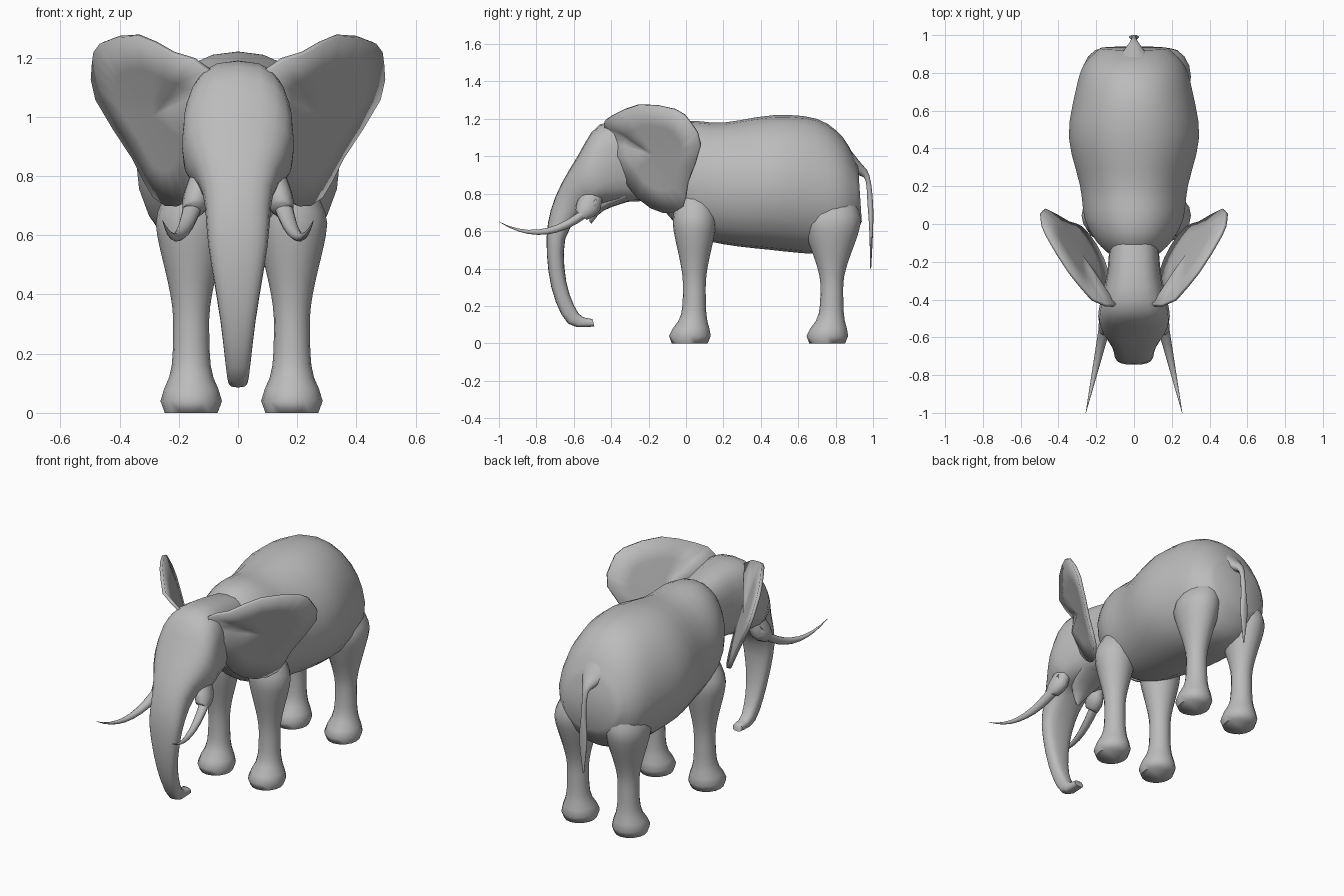
import bpy, bmesh, math
from mathutils import Vector

default_cube = bpy.data.objects.get("Cube")
if default_cube:
    bpy.data.objects.remove(default_cube)

skin = bpy.data.materials.new("grey skin")
skin.use_nodes = True
grey = (.5, .5, .5, 1)
skin.diffuse_color = grey
skin.node_tree.nodes["Principled BSDF"].inputs["Base Color"].default_value = grey


def finish(bm, name):
    """Turn a bmesh into a smooth shaded grey object."""
    bmesh.ops.recalc_face_normals(bm, faces=bm.faces)
    mesh = bpy.data.meshes.new(name)
    bm.to_mesh(mesh)
    bm.free()
    mesh.materials.append(skin)
    obj = bpy.data.objects.new(name, mesh)
    bpy.context.collection.objects.link(obj)
    bpy.ops.object.select_all(action='DESELECT')
    obj.select_set(True)
    bpy.context.view_layer.objects.active = obj
    bpy.ops.object.shade_smooth_by_angle(angle=math.radians(70))
    return obj


def ease(value, start, end):
    t = min(max((value - start) / (end - start), 0), 1)
    return t * t * (3 - 2 * t)


def flow(rows, steps=3, closed=False):
    """Insert smoothly interpolated rows between the given ones."""
    count = len(rows)

    def pick(index):
        return rows[index % count] if closed else rows[min(max(index, 0), count - 1)]

    result = []
    for i in range(count if closed else count - 1):
        for step in range(steps):
            t = step / steps
            result.append([
                b + t * (c - a + t * (2 * a - 5 * b + 4 * c - d + t * (3 * (b - c) + d - a))) / 2
                for a, b, c, d in zip(*(pick(i + k) for k in range(-1, 3)))])
    return result if closed else result + [rows[-1]]


def bridge(bm, ring, other):
    count = len(ring)
    for i in range(count):
        j = (i + 1) % count
        bm.faces.new((ring[i], ring[j], other[j], other[i]))


def loft(name, rows, sides=16, roundness=1, pinch=0):
    """Skin cross-sections given as edge y, z, opposite edge y, z, half width, centre x."""
    bm = bmesh.new()
    rings = []
    for near_y, near_z, far_y, far_z, width, centre_x in rows:
        near, far = Vector((centre_x, near_y, near_z)), Vector((centre_x, far_y, far_z))
        ring = []
        for i in range(sides):
            turn = math.tau * i / sides
            across, along = [math.copysign(abs(v) ** roundness, v)
                             for v in (math.cos(turn), math.sin(turn))]
            point = (near + far) / 2 + (near - far) / 2 * along
            point.x += width * across * (1 - pinch * max(0, along))
            ring.append(bm.verts.new(point))
        rings.append(ring)
    for ring, following in zip(rings, rings[1:]):
        bridge(bm, ring, following)
    bm.faces.new(rings[0])
    bm.faces.new(rings[-1])
    return finish(bm, name)


def central_loft(name, rows, **options):
    return loft(name, [(*row, 0) for row in flow(rows)], **options)


# Barrel from shoulder to rump
central_loft("body", [
    (-.17, 1.1, -.15, .78, .13), (-.08, 1.17, -.1, .69, .2), (.03, 1.19, .02, .58, .26),
    (.2, 1.18, .2, .53, .285), (.47, 1.22, .45, .5, .345), (.7, 1.2, .7, .48, .31),
    (.84, 1.1, .85, .52, .265), (.92, .95, .94, .65, .18)],
    sides=24, roundness=.92, pinch=.12)

# Neck, skull and trunk in one flowing form
central_loft("head_and_trunk", [
    (.1, 1.1, .05, .76, .12), (-.25, 1.18, -.24, .76, .14), (-.46, 1.17, -.38, .75, .18),
    (-.58, 1, -.46, .74, .185), (-.7, .78, -.54, .71, .12), (-.745, .57, -.645, .56, .1),
    (-.72, .3, -.64, .33, .06), (-.63, .105, -.575, .16, .038), (-.49, .09, -.5, .13, .03)],
    sides=20, roundness=.75)

# Pointed lower lip
central_loft("lower_lip", [
    (-.36, .82, -.3, .76, .11), (-.5, .75, -.44, .71, .07), (-.515, .65, -.505, .64, .01)])

# Tail with flattened tuft
central_loft("tail", [
    (.82, .94, .85, 1.07, .12), (.92, .9, .93, .97, .05), (.96, .87, .98, .9, .018),
    (.97, .75, 1, .75, .015), (.98, .6, 1, .6, .026), (.985, .4, .99, .4, .004)])


def leg(name, hip_y, centre_x, thigh):
    """Column that swells into the thigh, sinks into the body and flares into the foot."""
    shaft, top, levels = .06, .92, 23
    rows = []
    for i in range(levels + 1):
        z = top * i / levels
        foot = 1 / (1 + (z / .1) ** 4)
        haunch = ease(z, .3, .7)
        sink = ease(z, .62, .9)
        depth = (shaft + .053 * foot + (thigh - shaft) * haunch) * (1 - .4 * sink)
        width = (shaft + .045 * foot + .065 * haunch) * (1 - .4 * sink)
        if i == 0:
            depth, width = depth * .85, width * .85
        y = hip_y - .025 * foot
        rows.append((y - depth, z, y + depth, z, width, centre_x * (1 - .3 * sink)))
    loft(name, rows)


def tusk(name, side):
    """Tapering horn that dips and then lifts towards the tip."""
    rows, count = [], 10
    for i in range(count + 1):
        t = i / count
        y, z = -.48 - .52 * t, .75 - .5 * t + .4 * t * t
        radius = .035 * (1 - t) + .001
        rows.append((y, z + radius, y, z - radius, radius, side * (.14 + .115 * t)))
    loft(name, rows, sides=10)


def ear(name, side):
    """Swept-back fan, slightly dished, given thickness by a modifier."""
    outline = flow([
        (.1, 1.16), (.22, 1.215), (.34, 1.275), (.46, 1.25), (.487, 1.18), (.475, 1.06),
        (.35, .86), (.28, .73), (.2, .7), (.14, .78), (.12, 1)], steps=2, closed=True)
    rim = [Vector((x, max(1.5 * x - .6 * z, -.43), z)) for x, z in outline]
    hub = Vector((.28, -.16, 1))
    mirror = Vector((side, 1, 1))
    bm = bmesh.new()
    rings = [[bm.verts.new(point.lerp(hub, t) * mirror) for point in rim]
             for t in (0, .4, .7)]
    for ring, inner in zip(rings, rings[1:]):
        bridge(bm, ring, inner)
    bmesh.ops.contextual_create(bm, geom=rings[-1])
    bmesh.ops.poke(bm, faces=[face for face in bm.faces if len(face.verts) > 4])
    thickness = finish(bm, name).modifiers.new("thickness", 'SOLIDIFY')
    thickness.thickness = .018
    thickness.offset = 0


def eye(name, side):
    bm = bmesh.new()
    bmesh.ops.create_uvsphere(bm, u_segments=12, v_segments=8, radius=1)
    bmesh.ops.scale(bm, vec=(.018, .03, .022), verts=bm.verts)
    bmesh.ops.translate(bm, vec=(.168 * side, -.475, .915), verts=bm.verts)
    finish(bm, name)


# Paired parts
for side, word in ((1, "left"), (-1, "right")):
    leg(word + "_front_leg", .045, side * .17 + .012, .12)
    leg(word + "_rear_leg", .78, side * .17 + .012, .16)
    ear(word + "_ear", side)
    tusk(word + "_tusk", side)
    eye(word + "_eye", side)
    # Fleshy socket around the tusk root
    loft(word + "_tusk_socket", flow([
        (-.52, .87, -.44, .85, .03, .11 * side), (-.58, .76, -.46, .71, .05, .135 * side),
        (-.59, .71, -.53, .66, .036, .15 * side)]), sides=12)
